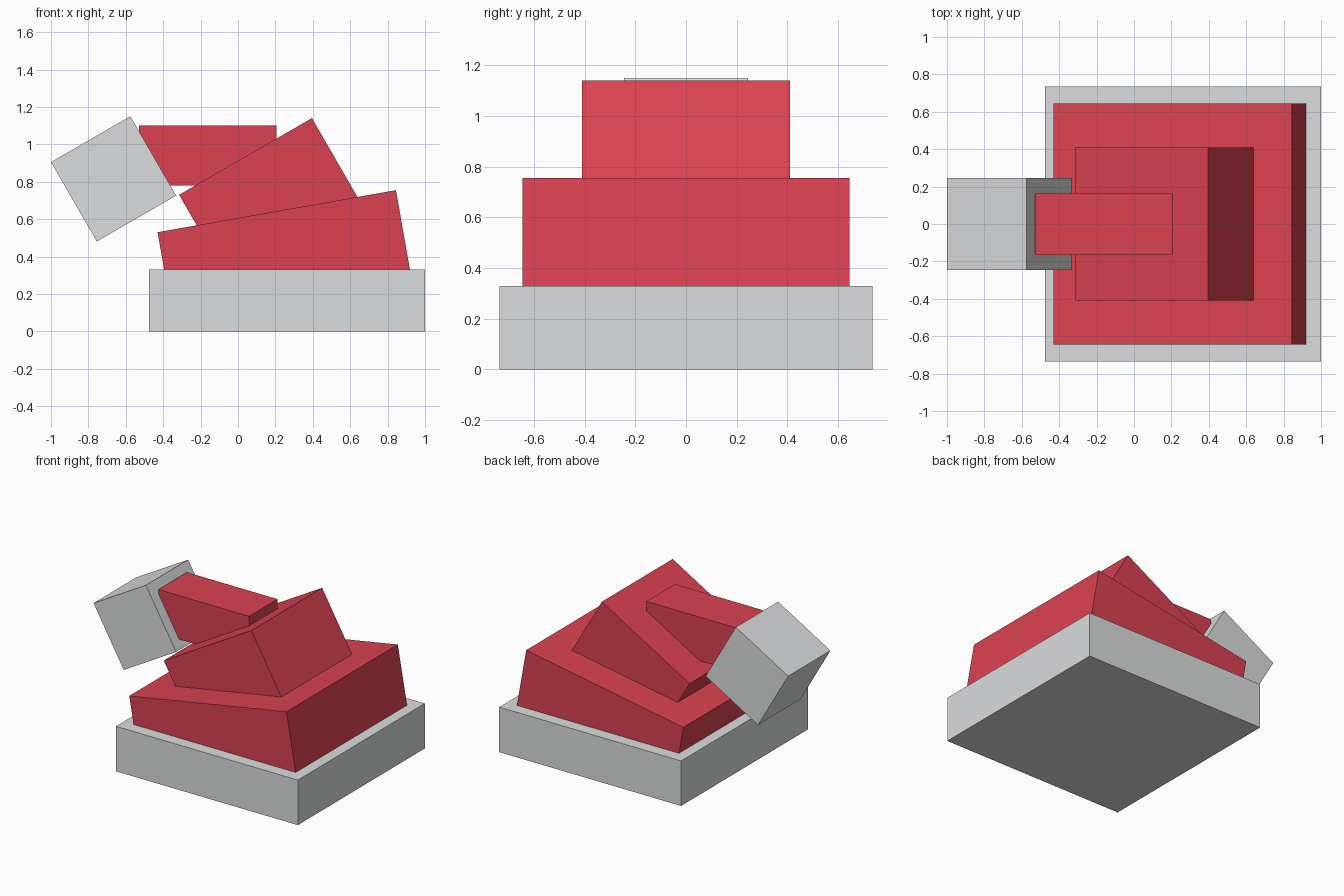
import bpy
import math
from mathutils import Matrix, Vector

if "Cube" in bpy.data.objects:
    bpy.data.objects.remove(bpy.data.objects["Cube"])


def material(name, rgb):
    m = bpy.data.materials.new(name)
    m.diffuse_color = (*rgb, 1.0)
    m.use_nodes = True
    m.node_tree.nodes["Principled BSDF"].inputs["Base Color"].default_value = m.diffuse_color
    return m


red = material("red", (0.701, 0.0545, 0.0823))
grey = material("light grey", (0.708, 0.716, 0.723))


def block(name, corner, length, depth, width, tilt, mat):
    """Box hung from its upper left corner (x, z), tilted up towards +x, centred on y = 0."""
    bpy.ops.mesh.primitive_cube_add(size=1)
    ob = bpy.context.object
    ob.name = name
    turn = Matrix.Rotation(-math.radians(tilt), 4, 'Y')
    centre = Vector((corner[0], 0, corner[1])) + turn @ Vector((length / 2, 0, -depth / 2))
    size = Matrix.Diagonal((length, width, depth, 1))
    ob.data.transform(Matrix.Translation(centre) @ turn @ size)
    ob.data.materials.append(mat)
    return ob


# Flat plinth at the bottom
block("base", (-0.475, 0.33), 1.475, 0.33, 1.47, 0, grey)
# Wide wedge, its lower corner sunk into the plinth
block("lower_body", (-0.43, 0.53), 1.294, 0.432, 1.29, 10, red)
# Narrower block leaning back on the wedge
block("upper_body", (-0.315, 0.73), 0.82, 0.49, 0.82, 30, red)
# Level arm reaching from the upper block into the head
block("arm", (-0.53, 1.10), 0.735, 0.32, 0.33, 0, red)
# Tilted head at the end of the arm
block("head", (-1.0, 0.905), 0.49, 0.49, 0.49, 30, grey)
